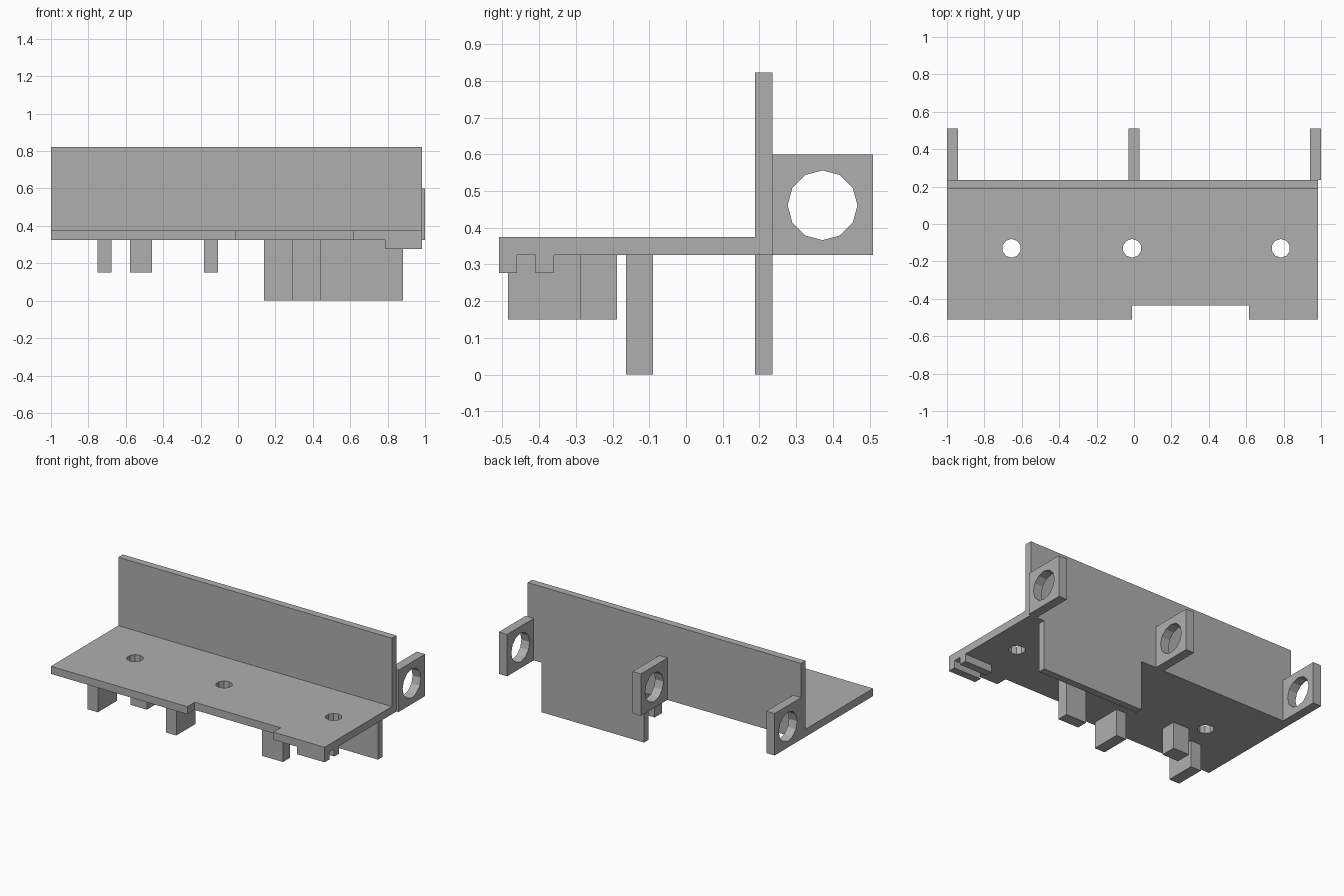
import bpy
import bmesh
import math
from mathutils import Matrix, Vector

cube = bpy.data.objects.get("Cube")
if cube:
    bpy.data.objects.remove(cube, do_unlink=True)

grey = bpy.data.materials.new("plain grey")
grey.use_nodes = True
colour = (0.43, 0.43, 0.43, 1)
grey.diffuse_color = colour
grey.node_tree.nodes["Principled BSDF"].inputs["Base Color"].default_value = colour


def finish(name, bm):
    bmesh.ops.recalc_face_normals(bm, faces=bm.faces)
    mesh = bpy.data.meshes.new(name)
    bm.to_mesh(mesh)
    bm.free()
    mesh.materials.append(grey)
    obj = bpy.data.objects.new(name, mesh)
    bpy.context.collection.objects.link(obj)
    return obj


def box(name, x, y, z):
    """Box from three (low, high) ranges."""
    bm = bmesh.new()
    bmesh.ops.create_cube(bm, size=1)
    for v in bm.verts:
        v.co = Vector([r[0] if c < 0 else r[1] for c, r in zip(v.co, (x, y, z))])
    return finish(name, bm)


def prism(name, outline, z0, z1):
    """Flat outline extruded upwards."""
    bm = bmesh.new()
    face = bm.faces.new([bm.verts.new((x, y, z0)) for x, y in outline])
    new = bmesh.ops.extrude_face_region(bm, geom=[face])["geom"]
    top = [g for g in new if isinstance(g, bmesh.types.BMVert)]
    bmesh.ops.translate(bm, verts=top, vec=(0, 0, z1 - z0))
    return finish(name, bm)


def drill(obj, centre, radius, sides, axis):
    """Cut a polygonal hole through an object along x or z."""
    bm = bmesh.new()
    turn = Matrix.Rotation(math.pi / 2, 4, "Y") if axis == "x" else Matrix()
    bmesh.ops.create_cone(bm, cap_ends=True, segments=sides, radius1=radius,
                          radius2=radius, depth=0.3,
                          matrix=Matrix.Translation(centre) @ turn)
    cutter = finish("hole_cutter", bm)
    cutter.hide_render = True
    mod = obj.modifiers.new("hole", "BOOLEAN")
    mod.operation = "DIFFERENCE"
    mod.solver = "EXACT"
    mod.object = cutter
    graph = bpy.context.evaluated_depsgraph_get()
    cut = bpy.data.meshes.new_from_object(obj.evaluated_get(graph))
    obj.modifiers.clear()
    obj.data = cut
    bpy.data.objects.remove(cutter, do_unlink=True)


LEFT, RIGHT = 0.985, -1.0
UNDER, TOP = 0.325, 0.375
FRONT, WALL = -0.51, (0.188, 0.235)

# Shelf with a notched front edge and three screw holes
shelf = prism("shelf", [(RIGHT, FRONT), (-0.01, FRONT), (-0.01, -0.435),
                        (0.615, -0.435), (0.615, FRONT), (LEFT, FRONT),
                        (LEFT, WALL[0]), (RIGHT, WALL[0])], UNDER, TOP)
for x in (-0.655, -0.01, 0.785):
    drill(shelf, (x, -0.13, 0.35), 0.05, 10, "z")

# Upright wall and the narrower skirt below it
box("back_wall", (RIGHT, LEFT), WALL, (UNDER, 0.823))
box("lower_wall", (0.14, 0.883), WALL, (0, UNDER))

# Ring lugs behind the wall
for name, x in (("right", -0.97), ("middle", 0), ("left", 0.97)):
    lug = box(name + "_lug", (x - 0.03, x + 0.03), (WALL[1], 0.51), (UNDER, 0.6))
    drill(lug, (x, 0.372, 0.461), 0.095, 12, "x")

# Posts under the shelf
box("long_leg", (0.29, 0.44), (-0.163, -0.09), (0, UNDER))
box("right_post", (-0.752, -0.677), (-0.485, -0.288), (0.15, UNDER))
box("inner_post", (-0.578, -0.46), (-0.288, -0.188), (0.15, UNDER))
box("middle_post", (-0.182, -0.108), (-0.485, -0.288), (0.15, UNDER))

# Pair of rails under the left front corner
for name, y in (("front_rail", FRONT), ("rear_rail", -0.41)):
    box(name, (0.785, LEFT), (y, y + 0.05), (0.276, UNDER))
